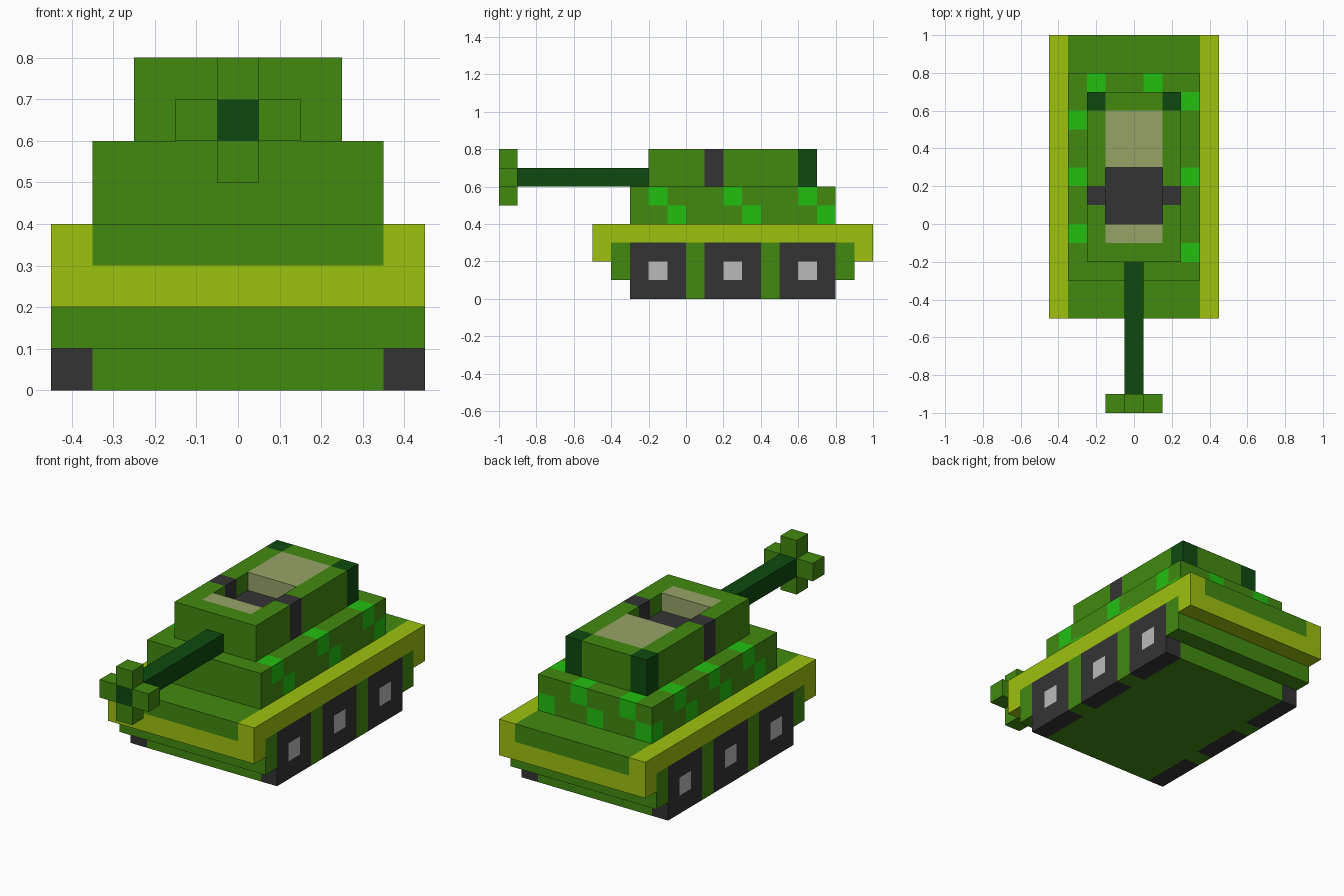
import bpy, bmesh
from mathutils import Vector, Matrix

if "Cube" in bpy.data.objects:
    bpy.data.objects.remove(bpy.data.objects["Cube"], do_unlink=True)


def linear(c):
    c /= 255
    return c / 12.92 if c <= 0.04045 else ((c + 0.055) / 1.055) ** 2.4


def material(name, r, g, b):
    m = bpy.data.materials.new(name)
    colour = (linear(r), linear(g), linear(b), 1)
    m.diffuse_color = colour
    m.use_nodes = True
    bsdf = m.node_tree.nodes["Principled BSDF"]
    bsdf.inputs["Base Color"].default_value = colour
    bsdf.inputs["Roughness"].default_value = 0.9
    return m


GREEN = material("army green", 66, 138, 16)
YELLOW = material("yellow green", 157, 193, 15)
DARK = material("dark green", 14, 74, 16)
BRIGHT = material("bright green", 34, 192, 16)
CHARCOAL = material("charcoal", 52, 52, 52)
SILVER = material("light grey", 186, 186, 186)
KHAKI = material("khaki", 150, 164, 103)


def block(name, x, y, z, mats, cuts=((), (), ()), paint=None):
    """Box between the given ranges, sliced at cuts; paint(cell) picks the slot."""
    lo, hi = Vector((x[0], y[0], z[0])), Vector((x[1], y[1], z[1]))
    bm = bmesh.new()
    bmesh.ops.create_cube(bm, size=1, matrix=Matrix.Translation((lo + hi) / 2)
                          @ Matrix.Diagonal((*(hi - lo), 1)))
    for axis in range(3):
        normal = Vector([float(axis == i) for i in range(3)])
        for c in cuts[axis]:
            bmesh.ops.bisect_plane(bm, geom=bm.verts[:] + bm.edges[:] + bm.faces[:],
                                   plane_co=normal * c, plane_no=normal)
    bm.normal_update()
    if paint:
        for f in bm.faces:
            f.material_index = paint(f.calc_center_median() - f.normal * 0.05)
    mesh = bpy.data.meshes.new(name)
    bm.to_mesh(mesh)
    bm.free()
    for m in mats:
        mesh.materials.append(m)
    ob = bpy.data.objects.new(name, mesh)
    bpy.context.collection.objects.link(ob)
    return ob


# Lower hull
block("hull_belly", (-.35, .35), (-.3, .8), (0, .1), [GREEN])
block("hull_core", (-.35, .35), (-.4, .9), (.1, .3), [GREEN])

# Wheels and the side panels around them
for side, s in (("left", 1), ("right", -1)):
    xs = sorted((.35 * s, .45 * s))
    for i, mid in enumerate((-.15, .25, .65)):
        block(f"wheel_{side}_{i + 1}", xs, (mid - .15, mid + .15), (0, .3),
              [CHARCOAL, SILVER], ((), (mid - .05, mid + .05), (.1, .2)),
              lambda c, mid=mid: int(abs(c.y - mid) < .04 and abs(c.z - .15) < .04))
    for label, y0, z0 in (("front", -.4, .1), ("mid_front", 0, 0),
                          ("mid_rear", .4, 0), ("rear", .8, .1)):
        block(f"side_panel_{label}_{side}", xs, (y0, y0 + .1), (z0, .3), [GREEN])

# Fender deck with yellow edges, and a bumper at each end
block("fender_deck", (-.45, .45), (-.5, 1), (.3, .4), [GREEN, YELLOW],
      ((-.35, .35), (), ()), lambda c: int(abs(c.x) > .35))
block("front_bumper", (-.45, .45), (-.5, -.4), (.2, .3), [YELLOW])
block("rear_bumper", (-.45, .45), (.9, 1), (.2, .3), [YELLOW])

# Upper hull with camouflage spots (centres in the upper and lower rows)
SPOTS = {.55: ((.3, -.15), (.3, .25), (.3, .65), (.1, .75), (-.2, .75),
               (-.3, .55), (-.3, .25), (-.3, -.05)),
         .45: ((.3, -.05), (.3, .35), (.3, .75), (0, .75), (-.3, .75),
               (-.3, .45), (-.3, .15), (-.3, -.15))}


def camouflage(c):
    return int(any(abs(c.z - z) < .04 and abs(c.x - x) < .04 and abs(c.y - y) < .04
                   for z, row in SPOTS.items() for x, y in row))


block("upper_hull", (-.35, .35), (-.3, .8), (.4, .6), [GREEN, BRIGHT],
      ([i / 10 - .25 for i in range(6)], [i / 10 - .2 for i in range(10)], (.5,)),
      camouflage)

# Turret: solid base and a roof ring around the open hatch
TURRET = [GREEN, DARK, CHARCOAL, KHAKI]


def turret_paint(c):
    outer = abs(c.x) > .15
    if outer:
        return 1 if c.y > .6 else 2 if .1 < c.y < .2 else 0
    if 0 < c.y < .3:
        return 2
    return 3 if c.z > .7 and -.1 < c.y < .6 else 0


SIDES = (-.15, .15)
block("turret_base", (-.25, .25), (-.2, .7), (.6, .7), TURRET,
      (SIDES, (0, .1, .2, .3, .6), ()), turret_paint)
block("turret_roof_front", (-.25, .25), (-.2, 0), (.7, .8), TURRET,
      (SIDES, (-.1,), ()), turret_paint)
block("turret_roof_rear", (-.25, .25), (.3, .7), (.7, .8), TURRET,
      (SIDES, (.6,), ()), turret_paint)
for side, s in (("left", 1), ("right", -1)):
    block(f"turret_roof_{side}", sorted((.15 * s, .25 * s)), (0, .3), (.7, .8),
          TURRET, ((), (.1, .2), ()), turret_paint)

# Gun barrel and the cross-shaped muzzle around its tip
block("gun_barrel", (-.05, .05), (-1, -.2), (.6, .7), [DARK])
for label, x0, z0 in (("top", -.05, .7), ("bottom", -.05, .5),
                      ("left", .05, .6), ("right", -.15, .6)):
    block(f"muzzle_{label}", (x0, x0 + .1), (-1, -.9), (z0, z0 + .1), [GREEN])
